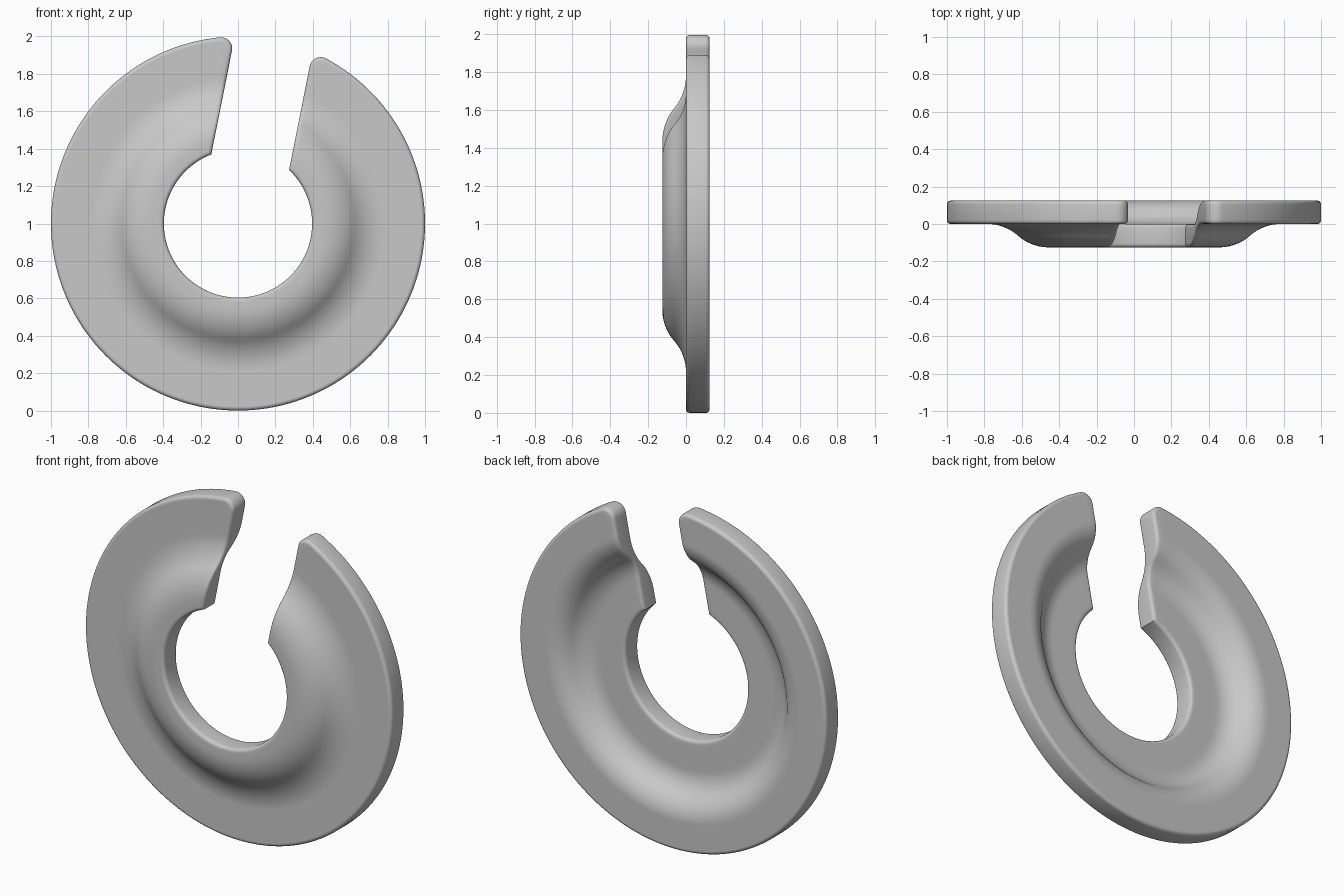
import bpy
import bmesh
from math import sin, cos, asin, acos, sqrt, pi, radians

old = bpy.data.objects.get("Cube")
if old:
    bpy.data.objects.remove(old, do_unlink=True)

R_HOLE, R_RIM = 0.396, 1.0
THICK = 0.125
SLOT_HALF, SLOT_TILT = 0.212, radians(11.25)
CORNER, EDGE = 0.06, 0.02
ROWS, COLS, STEPS = 56, 144, 5


def slope(r, start, end):
    """Rise from 0 to THICK between two radii, along two tangent arcs."""
    width = end - start
    arc = (width ** 2 + THICK ** 2) / (4 * THICK)
    if r <= start:
        return 0
    if r >= end:
        return THICK
    if r < (start + end) / 2:
        return arc - sqrt(arc ** 2 - (r - start) ** 2)
    return THICK - arc + sqrt(arc ** 2 - (end - r) ** 2)


def front(r):
    return slope(r, 0.455, 0.785) - THICK


def back(r):
    return slope(r, 0.575, 0.825)


def slot_angle(r, inset):
    """Half angle of the slot at radius r, with a round outer corner."""
    half, fillet = SLOT_HALF + inset, CORNER - inset
    u, d = half + fillet, R_RIM - inset - fillet
    if r <= sqrt(half ** 2 + d ** 2 - u ** 2):
        return asin(half / r)
    c = (r * r + d * d - fillet ** 2) / (2 * r * d)
    return asin(u / d) - acos(max(-1, min(1, c)))


def point(i, j, inset, surface, depth):
    r_in, r_out = R_HOLE + inset, R_RIM - inset
    r = r_in + (r_out - r_in) * sin(i / ROWS * pi / 2)
    gap = slot_angle(r, inset)
    a = SLOT_TILT + gap + (2 * pi - 2 * gap) * j / COLS
    return (r * sin(a), surface(r) + depth, 1 + r * cos(a))


# Outline of the open ring in grid indices
border = ([(0, j) for j in range(COLS)] + [(i, COLS) for i in range(ROWS)]
          + [(ROWS, j) for j in range(COLS, 0, -1)] + [(i, 0) for i in range(ROWS, 0, -1)])
bm = bmesh.new()


def cap(surface):
    """Dished face; returns its border loop."""
    grid = [[bm.verts.new(point(i, j, EDGE, surface, 0)) for j in range(COLS + 1)]
            for i in range(ROWS + 1)]
    for i in range(ROWS):
        for j in range(COLS):
            bm.faces.new((grid[i][j], grid[i + 1][j], grid[i + 1][j + 1], grid[i][j + 1]))
    return [grid[i][j] for i, j in border]


def rounding(surface, sign):
    """Loops that roll the edge of a face over into the side wall."""
    loops = []
    for k in range(1, STEPS + 1):
        t = k / STEPS * pi / 2
        inset, depth = EDGE * (1 - sin(t)), sign * EDGE * (1 - cos(t))
        loops.append([bm.verts.new(point(i, j, inset, surface, depth)) for i, j in border])
    return loops


# Front face, rounded edge, wall, rounded edge, back face
loops = [cap(front)] + rounding(front, 1) + rounding(back, -1)[::-1] + [cap(back)]
for a, b in zip(loops, loops[1:]):
    for k in range(len(border)):
        n = (k + 1) % len(border)
        bm.faces.new((a[k], a[n], b[n], b[k]))
bmesh.ops.recalc_face_normals(bm, faces=bm.faces)

mesh = bpy.data.meshes.new("dished_slotted_washer")
bm.to_mesh(mesh)
bm.free()
washer = bpy.data.objects.new("dished_slotted_washer", mesh)
bpy.context.collection.objects.link(washer)

# Plain grey
grey = bpy.data.materials.new("grey_metal")
grey.use_nodes = True
colour = (0.58, 0.58, 0.58, 1)
grey.diffuse_color = colour
grey.node_tree.nodes["Principled BSDF"].inputs["Base Color"].default_value = colour
mesh.materials.append(grey)

bpy.ops.object.select_all(action='DESELECT')
washer.select_set(True)
bpy.context.view_layer.objects.active = washer
bpy.ops.object.shade_smooth_by_angle(angle=radians(35))
